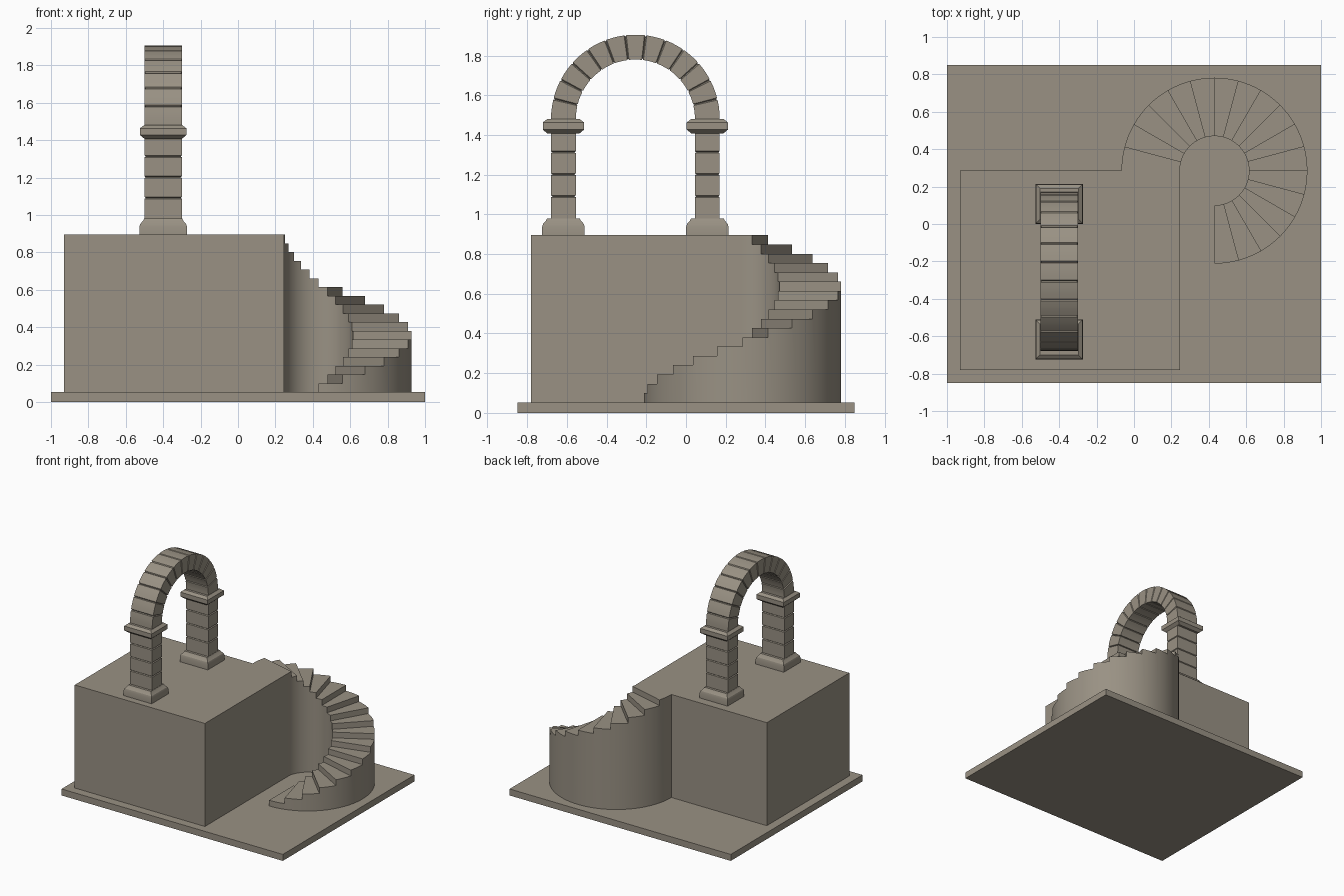
import bpy, bmesh, math
from mathutils import Vector

if "Cube" in bpy.data.objects:
    bpy.data.objects.remove(bpy.data.objects["Cube"])

stone = bpy.data.materials.new("warm_grey_stone")
stone.diffuse_color = (0.32, 0.285, 0.23, 1)
stone.use_nodes = True
stone.node_tree.nodes["Principled BSDF"].inputs["Base Color"].default_value = stone.diffuse_color


def finish(name, bm):
    bmesh.ops.remove_doubles(bm, verts=bm.verts, dist=1e-5)
    bmesh.ops.recalc_face_normals(bm, faces=bm.faces)
    me = bpy.data.meshes.new(name)
    bm.to_mesh(me)
    bm.free()
    me.materials.append(stone)
    ob = bpy.data.objects.new(name, me)
    bpy.context.collection.objects.link(ob)
    bpy.ops.object.select_all(action='DESELECT')
    ob.select_set(True)
    bpy.context.view_layer.objects.active = ob
    bpy.ops.object.shade_smooth_by_angle(angle=math.radians(25))
    return ob


def loft(name, rings):
    """Skin a list of four-point rings and cap both ends."""
    bm = bmesh.new()
    vs = [[bm.verts.new(p) for p in r] for r in rings]
    for a, b in zip(vs, vs[1:]):
        for i in range(4):
            j = (i + 1) % 4
            bm.faces.new((a[i], a[j], b[j], b[i]))
    bm.faces.new(vs[0])
    bm.faces.new(vs[-1])
    return finish(name, bm)


def rect(cx, cy, z, hx, hy):
    return [(cx + sx * hx, cy + sy * hy, z)
            for sx, sy in ((-1, -1), (1, -1), (1, 1), (-1, 1))]


def box(name, x0, x1, y0, y1, z0, z1):
    c = ((x0 + x1) / 2, (y0 + y1) / 2)
    h = ((x1 - x0) / 2, (y1 - y0) / 2)
    return loft(name, [rect(*c, z0, *h), rect(*c, z1, *h)])


FLOOR, TOP = 0.053, 0.895

# Ground slab and raised platform
box("ground_slab", -1, 1, -0.85, 0.85, 0, FLOOR)
box("platform", -0.93, 0.247, -0.78, 0.285, FLOOR, TOP)

# Curved staircase: 18 solid wedge steps around three quarters of a circle
CX, CY, R_IN, R_OUT, STEPS, SEG = 0.43, 0.285, 0.185, 0.497, 18, 4
bm = bmesh.new()


def stair_point(r, k, z):
    a = math.radians(-90 + 270 * k / (STEPS * SEG))
    return Vector((CX + r * math.cos(a), CY + r * math.sin(a), z))


def face(points):
    bm.faces.new([bm.verts.new(p) for p in points])


rise = (TOP - FLOOR) / STEPS
for s in range(STEPS):
    z0, z1 = FLOOR + s * rise, FLOOR + (s + 1) * rise
    for q in range(SEG):
        k = s * SEG + q
        for r in (R_IN, R_OUT):  # side walls
            wall = [stair_point(r, k, FLOOR), stair_point(r, k + 1, FLOOR),
                    stair_point(r, k + 1, z1), stair_point(r, k, z1)]
            if q == 0 and s > 0:
                wall.append(stair_point(r, k, z0))
            face(wall)
        for z in (FLOOR, z1):  # underside and tread
            face([stair_point(R_IN, k, z), stair_point(R_OUT, k, z),
                  stair_point(R_OUT, k + 1, z), stair_point(R_IN, k + 1, z)])
    k = s * SEG
    face([stair_point(R_IN, k, z0), stair_point(R_OUT, k, z0),
          stair_point(R_OUT, k, z1), stair_point(R_IN, k, z1)])
k = STEPS * SEG
face([stair_point(R_IN, k, FLOOR), stair_point(R_OUT, k, FLOOR),
      stair_point(R_OUT, k, TOP), stair_point(R_IN, k, TOP)])
finish("curved_staircase", bm)

# Archway dimensions
AX, AY, SPRING = -0.4, -0.255, 1.48
MID_R, HX, HY = 0.3625, 0.1, 0.0625
GAP, CUT = 0.005, 0.007  # half width and depth of the masonry joints

for side, label in ((-1, "front"), (1, "back")):
    py = AY + side * MID_R

    # Pillar of four blocks with grooved joints
    rings = [rect(AX, py, 0.97, HX, HY)]
    for j in range(1, 4):
        z = 0.98 + 0.111 * j
        for dz, cut in ((-GAP, 0), (0, CUT), (GAP, 0)):
            rings.append(rect(AX, py, z + dz, HX - cut, HY - cut))
    rings.append(rect(AX, py, 1.42, HX, HY))
    loft(label + "_pillar", rings)

    # Stepped foot and flared capital: (height, outward offset)
    foot = ((TOP, 0.027), (0.937, 0.027), (0.953, 0.022), (0.967, 0.009), (0.98, 0.002))
    cap = ((1.407, 0.0), (1.427, 0.024), (1.463, 0.024), (1.48, 0.002))
    for name, prof in (("foot", foot), ("capital", cap)):
        loft(f"{label}_{name}",
             [rect(AX, py, z, HX + o, 0.08 + o) for z, o in prof])


# Semicircular arch of 13 wedge stones with grooved joints
def arch_ring(a, cut):
    c, s = math.cos(a), math.sin(a)
    return [(AX + sx * (HX - cut), AY + c * r, SPRING + s * r)
            for sx, r in ((-1, MID_R - HY + cut), (1, MID_R - HY + cut),
                          (1, MID_R + HY - cut), (-1, MID_R + HY - cut))]


STONES, SUB = 13, 3
step, half = math.pi / STONES, GAP / MID_R
rings = []
for i in range(STONES):
    start = i * step + (half if i else 0)
    end = (i + 1) * step - (half if i < STONES - 1 else 0)
    for q in range(SUB + 1):
        rings.append(arch_ring(start + (end - start) * q / SUB, 0))
    if i < STONES - 1:
        rings.append(arch_ring((i + 1) * step, CUT))
loft("arch", rings)
